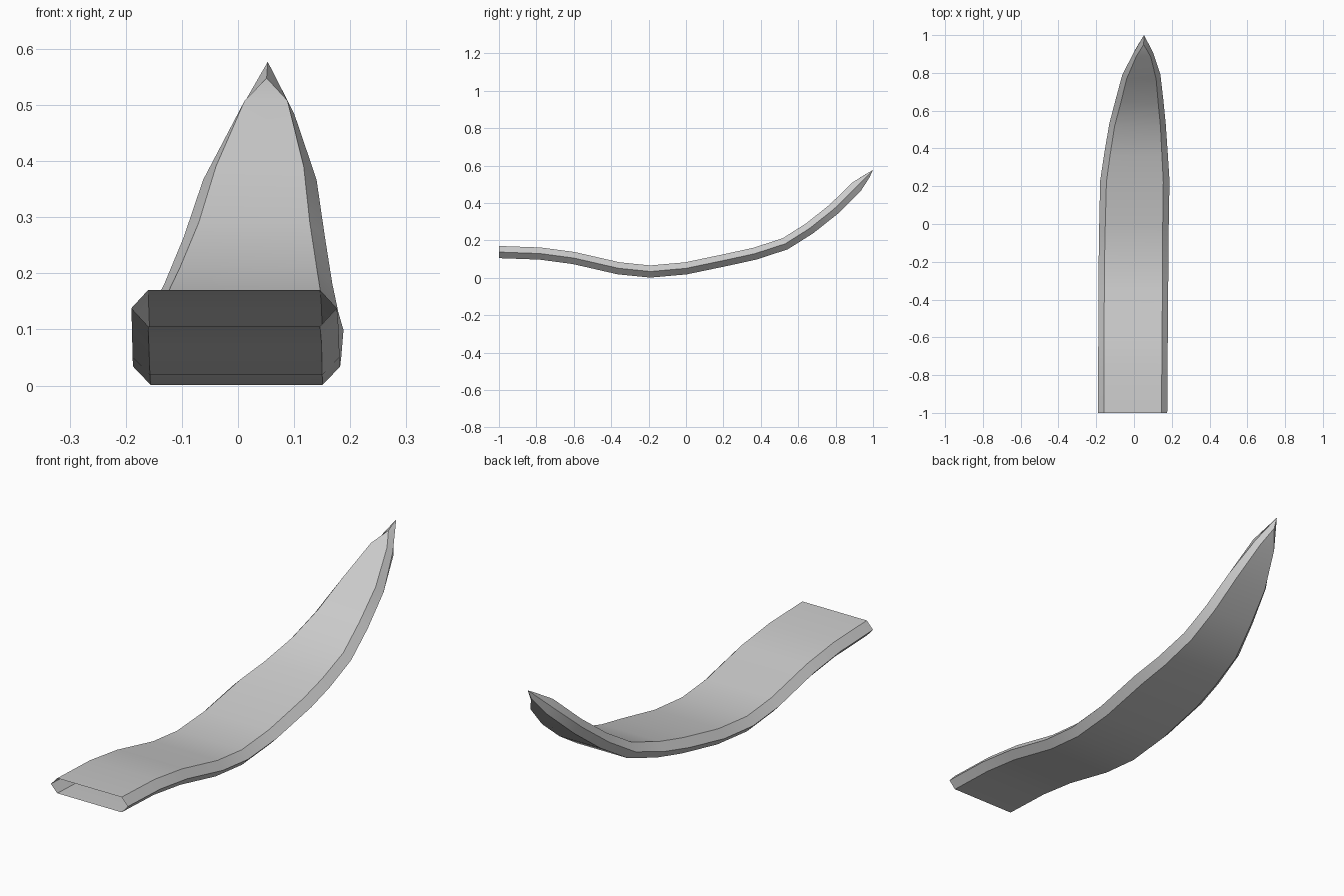
import bpy
import bmesh
from mathutils import Vector

cube = bpy.data.objects.get("Cube")
if cube:
    bpy.data.objects.remove(cube, do_unlink=True)

steel = bpy.data.materials.new("pale_grey")
steel.use_nodes = True
grey = (0.6, 0.6, 0.6, 1)
steel.diffuse_color = grey
steel.node_tree.nodes["Principled BSDF"].inputs["Base Color"].default_value = grey

HALF = 0.0325  # half thickness
# stations along the blade: y, z, left edge x, right edge x, bevel width
stations = [
    (-1.0, 0.138, -0.19, 0.176, 0.03),
    (-0.78, 0.13, -0.19, 0.177, 0.03),
    (-0.6, 0.106, -0.189, 0.179, 0.03),
    (-0.36, 0.051, -0.188, 0.181, 0.031),
    (-0.19, 0.034, -0.187, 0.182, 0.031),
    (0.0, 0.051, -0.184, 0.184, 0.032),
    (0.23, 0.099, -0.179, 0.188, 0.033),
    (0.37, 0.13, -0.158, 0.179, 0.031),
    (0.53, 0.182, -0.131, 0.168, 0.028),
    (0.66, 0.264, -0.097, 0.155, 0.027),
    (0.79, 0.367, -0.062, 0.14, 0.023),
    (0.91, 0.485, 0.0, 0.1, 0.012),
]
TIP = Vector((0.053, 1.0, 0.577))

# curved blade: hexagonal section swept along its centre line, open at the base
bm = bmesh.new()
centres = [Vector((0, s[0], s[1])) for s in stations] + [TIP * 1.0]
centres[-1].x = 0
rings = []
for i, (y, z, left, right, bevel) in enumerate(stations):
    along = centres[i + 1] - centres[i - 1] if i else Vector((0, 1, 0))
    up = Vector((0, -along.z, along.y)).normalized() * HALF
    section = [(left, 0), (left + bevel, 1), (right - bevel, 1),
               (right, 0), (right - bevel, -1), (left + bevel, -1)]
    rings.append([bm.verts.new(Vector((x, y, z)) + up * side) for x, side in section])

for a, b in zip(rings, rings[1:]):
    for k in range(6):
        n = (k + 1) % 6
        bm.faces.new((a[k], a[n], b[n], b[k]))

# pointed end, with the upper and lower faces closing just short of the tip
tip = bm.verts.new(TIP)
top = bm.verts.new((0.051, 0.95, 0.548))
low = bm.verts.new((0.051, 0.98, 0.535))
e = rings[-1]
for face in ((e[0], e[1], top, tip), (e[1], e[2], top), (e[2], e[3], tip, top),
             (e[3], e[4], low, tip), (e[4], e[5], low), (e[5], e[0], tip, low)):
    bm.faces.new(face)
bmesh.ops.recalc_face_normals(bm, faces=bm.faces)
# keep the broad upper face pointing up
if max(bm.faces, key=lambda f: abs(f.normal.z) + f.calc_center_median().z * 0.1).normal.z < 0:
    bmesh.ops.reverse_faces(bm, faces=bm.faces)

mesh = bpy.data.meshes.new("curved_blade")
bm.to_mesh(mesh)
bm.free()
mesh.materials.append(steel)
blade = bpy.data.objects.new("curved_blade", mesh)
bpy.context.collection.objects.link(blade)
bpy.context.view_layer.objects.active = blade
blade.select_set(True)
bpy.ops.object.shade_smooth_by_angle(angle=0.7)
